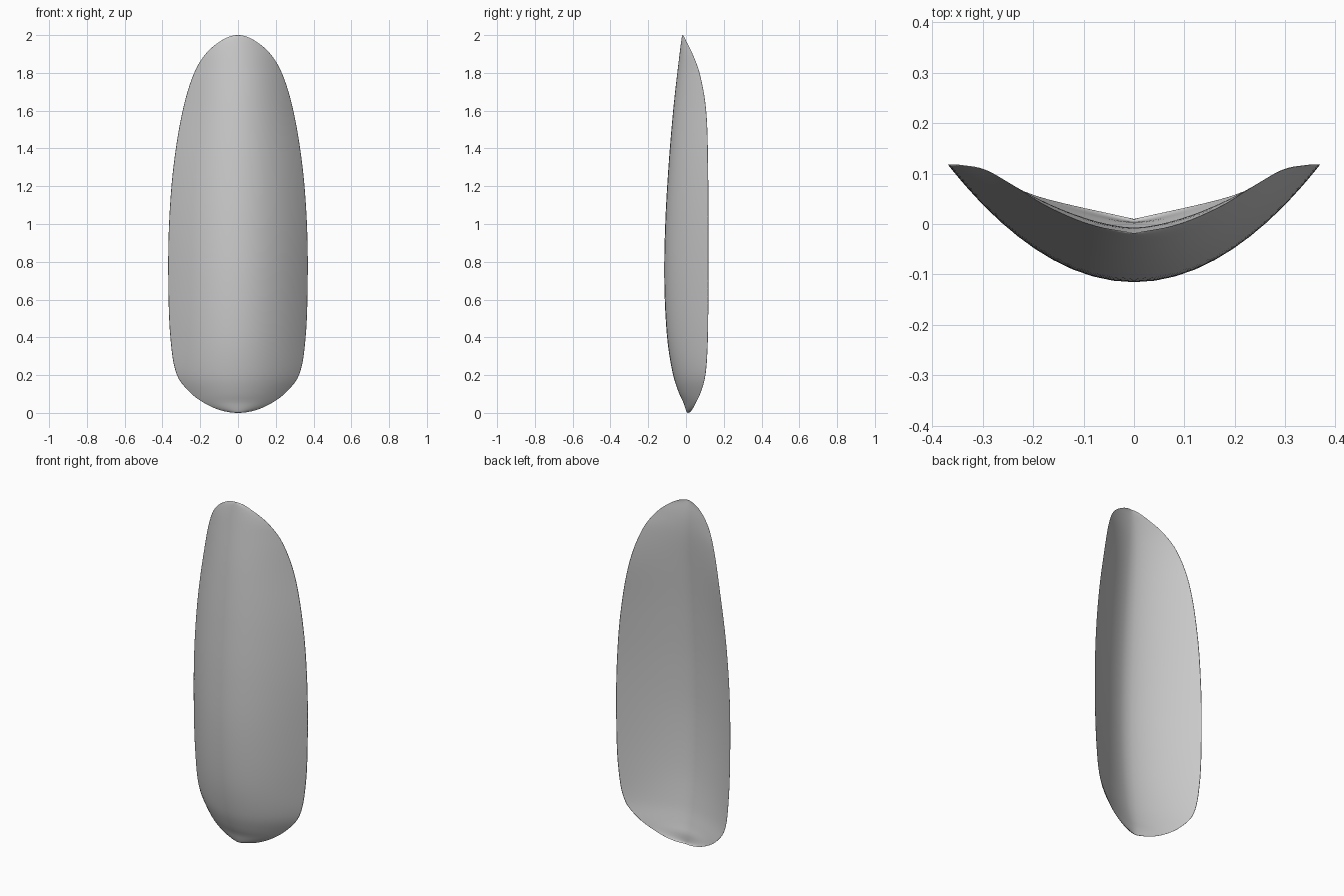
import bpy
import bmesh
import math

cube = bpy.data.objects.get("Cube")
if cube:
    bpy.data.objects.remove(cube, do_unlink=True)

# Lengthwise profile: height, half width, rim depth, front ridge depth
PROFILE = [
    (0, 0, .01, .01), (.05, .175, .05, -.012), (.1, .245, .075, -.035),
    (.2, .323, .103, -.068), (.4, .358, .116, -.1), (.7, .369, .118, -.115),
    (1, .365, .118, -.11), (1.3, .342, .117, -.093), (1.6, .293, .107, -.068),
    (1.8, .232, .072, -.046), (1.9, .172, .035, -.034), (1.97, .09, 0, -.025),
    (2, 0, -.018, -.018),
]
ROWS = 72
COLUMNS = 28
THICKNESS = .045


def angle_of(height):
    """Spread heights as on a circle, so that the ends round off smoothly."""
    return math.acos(max(-1, min(1, 1 - height)))


KNOTS = [angle_of(row[0]) for row in PROFILE]


def slope(index, channel):
    low, high = max(index - 1, 0), min(index + 1, len(PROFILE) - 1)
    rise = PROFILE[high][channel] - PROFILE[low][channel]
    return rise / (KNOTS[high] - KNOTS[low])


def sample(angle, channel):
    """Smooth cubic through the profile points."""
    i = 0
    while i < len(KNOTS) - 2 and angle > KNOTS[i + 1]:
        i += 1
    span = KNOTS[i + 1] - KNOTS[i]
    t = (angle - KNOTS[i]) / span
    start, end = PROFILE[i][channel], PROFILE[i + 1][channel]
    a, b = slope(i, channel) * span, slope(i + 1, channel) * span
    cubic = 2 * (start - end) + a + b
    square = 3 * (end - start) - 2 * a - b
    return ((cubic * t + square) * t + a) * t + start


def section(bm, angle):
    """One closed crescent: bowed front, shallower hollow back, thin rims."""
    z = 1 - math.cos(angle)
    width, rim, front = (sample(angle, channel) for channel in (1, 2, 3))
    back = front + THICKNESS * (1 - abs(z - 1) ** 8)
    ring = []
    for k in range(2 * COLUMNS):
        u = -math.cos(math.pi * k / COLUMNS)
        if k <= COLUMNS:
            y = front + (rim - front) * u * u
        else:
            y = back + (rim - back) * abs(u) ** 1.6
        ring.append(bm.verts.new((u * width, y, z)))
    return ring


# Curved shell lofted through the sections, closed to a point at each end
bm = bmesh.new()
rings = [section(bm, math.pi * i / ROWS) for i in range(1, ROWS)]
bottom = bm.verts.new((0, PROFILE[0][2], 0))
top = bm.verts.new((0, PROFILE[-1][2], 2))
count = 2 * COLUMNS
for k in range(count):
    n = (k + 1) % count
    for lower, upper in zip(rings, rings[1:]):
        bm.faces.new((lower[k], lower[n], upper[n], upper[k]))
    bm.faces.new((bottom, rings[0][n], rings[0][k]))
    bm.faces.new((top, rings[-1][k], rings[-1][n]))
bmesh.ops.recalc_face_normals(bm, faces=bm.faces)
for face in bm.faces:
    face.smooth = True

mesh = bpy.data.meshes.new("curved_shell")
bm.to_mesh(mesh)
bm.free()
shell = bpy.data.objects.new("curved_shell", mesh)
bpy.context.collection.objects.link(shell)

# Plain grey surface
grey = bpy.data.materials.new("plain_grey")
grey.use_nodes = True
color = (.6, .6, .6, 1)
grey.diffuse_color = color
grey.node_tree.nodes["Principled BSDF"].inputs["Base Color"].default_value = color
mesh.materials.append(grey)
